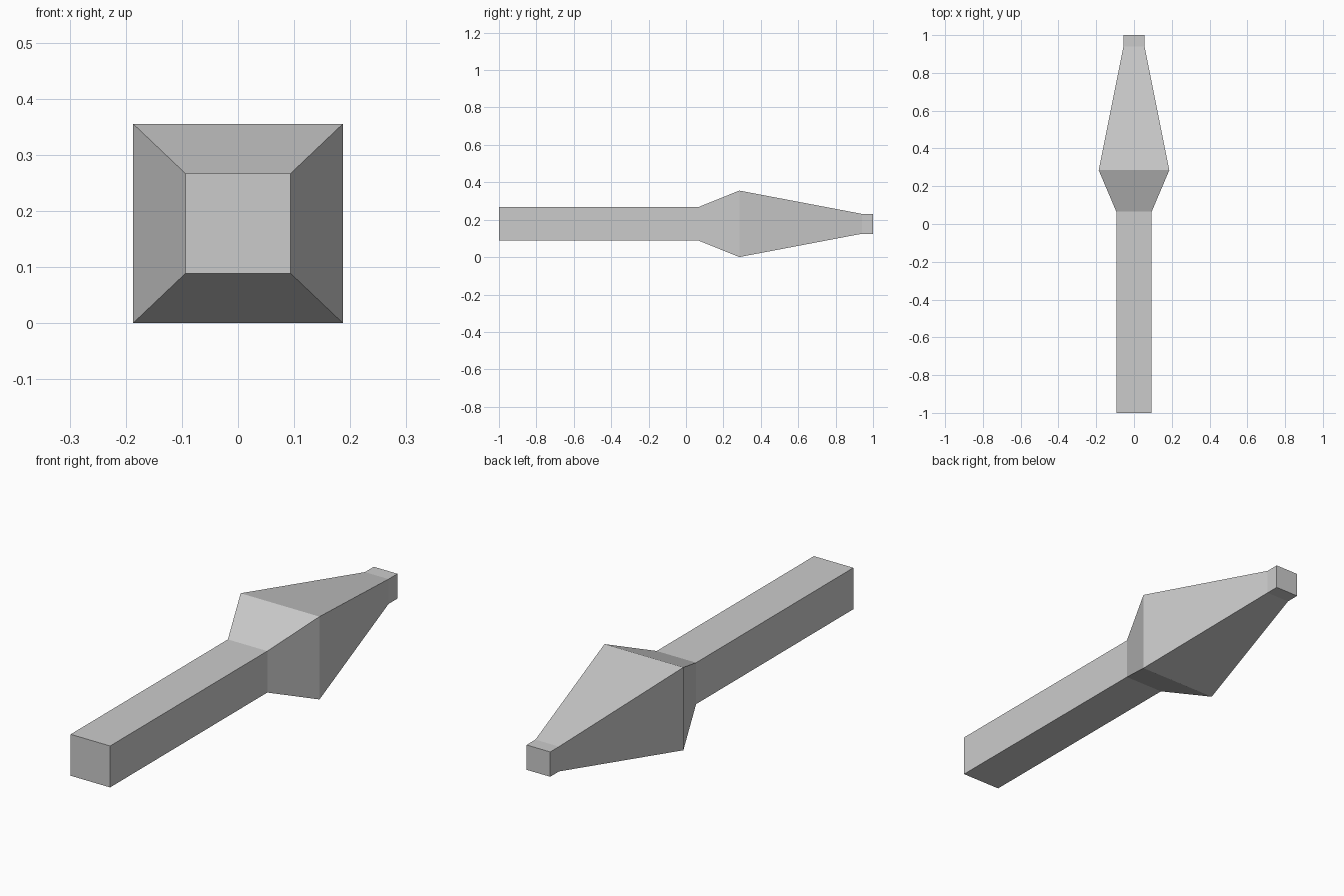
import bpy
import bmesh

cube = bpy.data.objects.get("Cube")
if cube:
    bpy.data.objects.remove(cube, do_unlink=True)

# Single plain grey
grey = bpy.data.materials.new("light_grey")
grey.use_nodes = True
colour = (0.6, 0.6, 0.6, 1.0)
grey.diffuse_color = colour
grey.node_tree.nodes["Principled BSDF"].inputs["Base Color"].default_value = colour

CENTRE_Z = 0.178
ASPECT = 0.95  # height to width of every cross-section

# Stations along the length: y, half width
STATIONS = [(-1.0, 0.0935), (0.065, 0.0935), (0.285, 0.187), (0.94, 0.056), (1.0, 0.056)]
CORNERS = [(-1, -1), (1, -1), (1, 1), (-1, 1)]


def loft(name, stations):
    """Join rectangular cross-sections into one closed, flat-faced body."""
    bm = bmesh.new()
    rings = [[bm.verts.new((sx * w, y, CENTRE_Z + sz * w * ASPECT)) for sx, sz in CORNERS]
             for y, w in stations]
    for a, b in zip(rings, rings[1:]):
        for i in range(4):
            j = (i + 1) % 4
            bm.faces.new((a[i], a[j], b[j], b[i]))
    bm.faces.new(rings[0])
    bm.faces.new(rings[-1])
    bmesh.ops.recalc_face_normals(bm, faces=bm.faces)
    mesh = bpy.data.meshes.new(name)
    bm.to_mesh(mesh)
    bm.free()
    mesh.materials.append(grey)
    obj = bpy.data.objects.new(name, mesh)
    bpy.context.collection.objects.link(obj)
    return obj


# Square shaft flaring into a tapered head with a blunt tip
loft("shaft_and_head", STATIONS)
